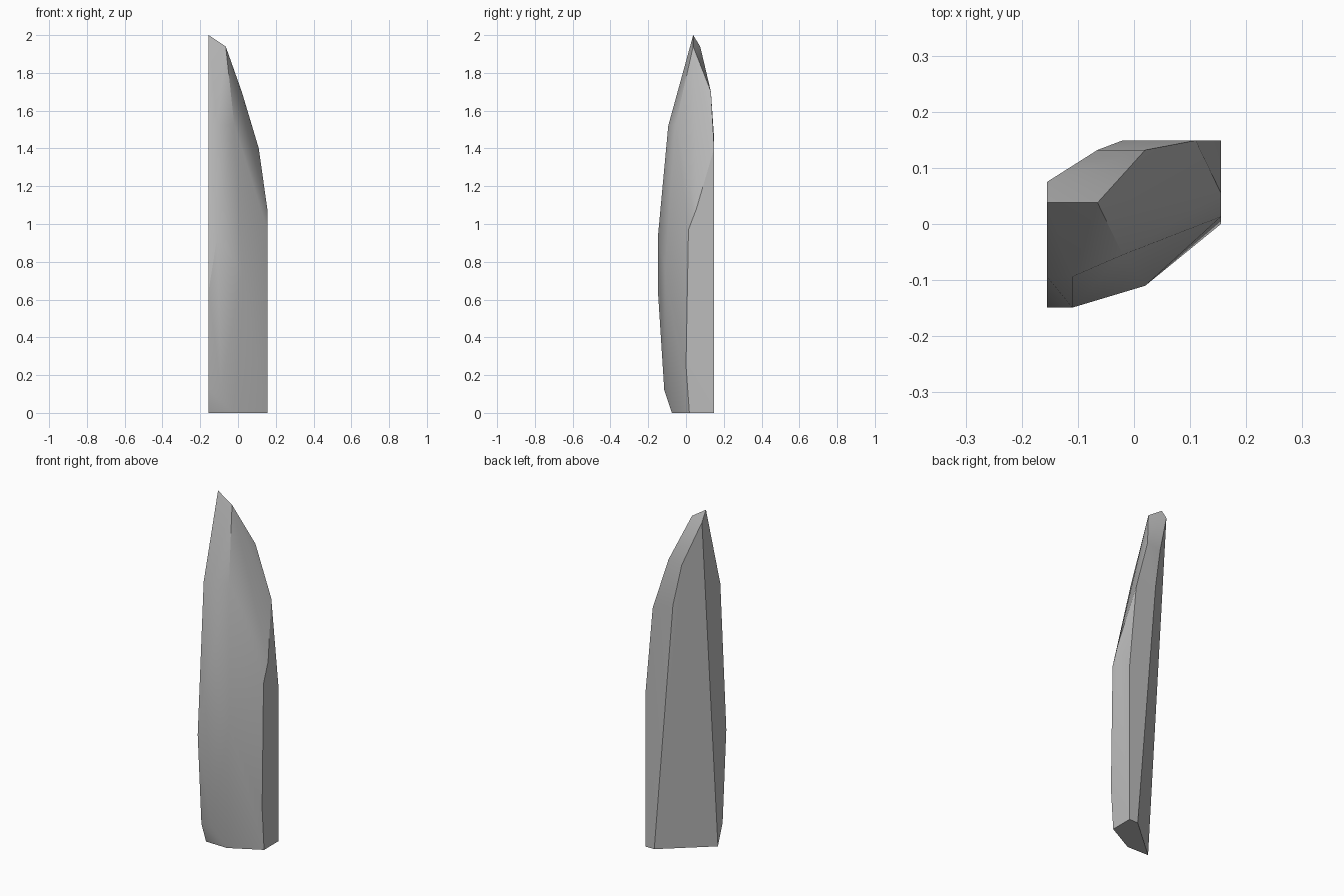
import bpy
import bmesh
import math

cube = bpy.data.objects.get("Cube")
if cube:
    bpy.data.objects.remove(cube, do_unlink=True)

# One plain stone colour
stone = bpy.data.materials.new("stone_grey")
stone.use_nodes = True
grey = (0.5, 0.5, 0.5, 1)
stone.diffuse_color = grey
stone.node_tree.nodes["Principled BSDF"].inputs["Base Color"].default_value = grey

L, R, B = -0.155, 0.155, 0.149   # flat left, right and back sides

# Corners of the shard, from the base up to the tip
corners = [
    # base
    (L, -0.072, 0), (-0.02, -0.075, 0), (R, 0.018, 0), (R, B, 0), (0.1, B, 0),
    # chipped foot
    (L, -0.115, 0.12), (-0.09, -0.115, 0.12), (R, 0, 0.25),
    # bulging front
    (L, -B, 0.65), (-0.11, -B, 0.93), (0.02, -0.11, 0.75),
    # right shoulder
    (R, 0.013, 0.97), (R, 0.055, 1.08), (R, B, 0.91), (0.11, B, 1.4),
    # upper front and back
    (L, -0.094, 1.52), (-0.11, -0.094, 1.52), (-0.02, -0.055, 1.53),
    (-0.02, B, 1.45), (-0.065, 0.132, 1.69), (0.02, 0.132, 1.7),
    # tip
    (L, 0.075, 1.94), (-0.065, 0.038, 1.94), (L, 0.038, 2),
]

# Wrap the corners in a faceted convex skin
bm = bmesh.new()
for co in corners:
    bm.verts.new(co)
hull = bmesh.ops.convex_hull(bm, input=bm.verts[:])
loose = [v for v in bm.verts if not v.link_faces]
bmesh.ops.delete(bm, geom=loose, context='VERTS')
bmesh.ops.dissolve_limit(bm, angle_limit=math.radians(1),
                         verts=bm.verts[:], edges=bm.edges[:])
bmesh.ops.recalc_face_normals(bm, faces=bm.faces[:])

mesh = bpy.data.meshes.new("rock_shard")
bm.to_mesh(mesh)
bm.free()
mesh.materials.append(stone)
shard = bpy.data.objects.new("rock_shard", mesh)
bpy.context.collection.objects.link(shard)

# Soft shading over the shallow facets, crisp at the strong edges
bpy.context.view_layer.objects.active = shard
shard.select_set(True)
bpy.ops.object.shade_smooth_by_angle(angle=math.radians(30))
